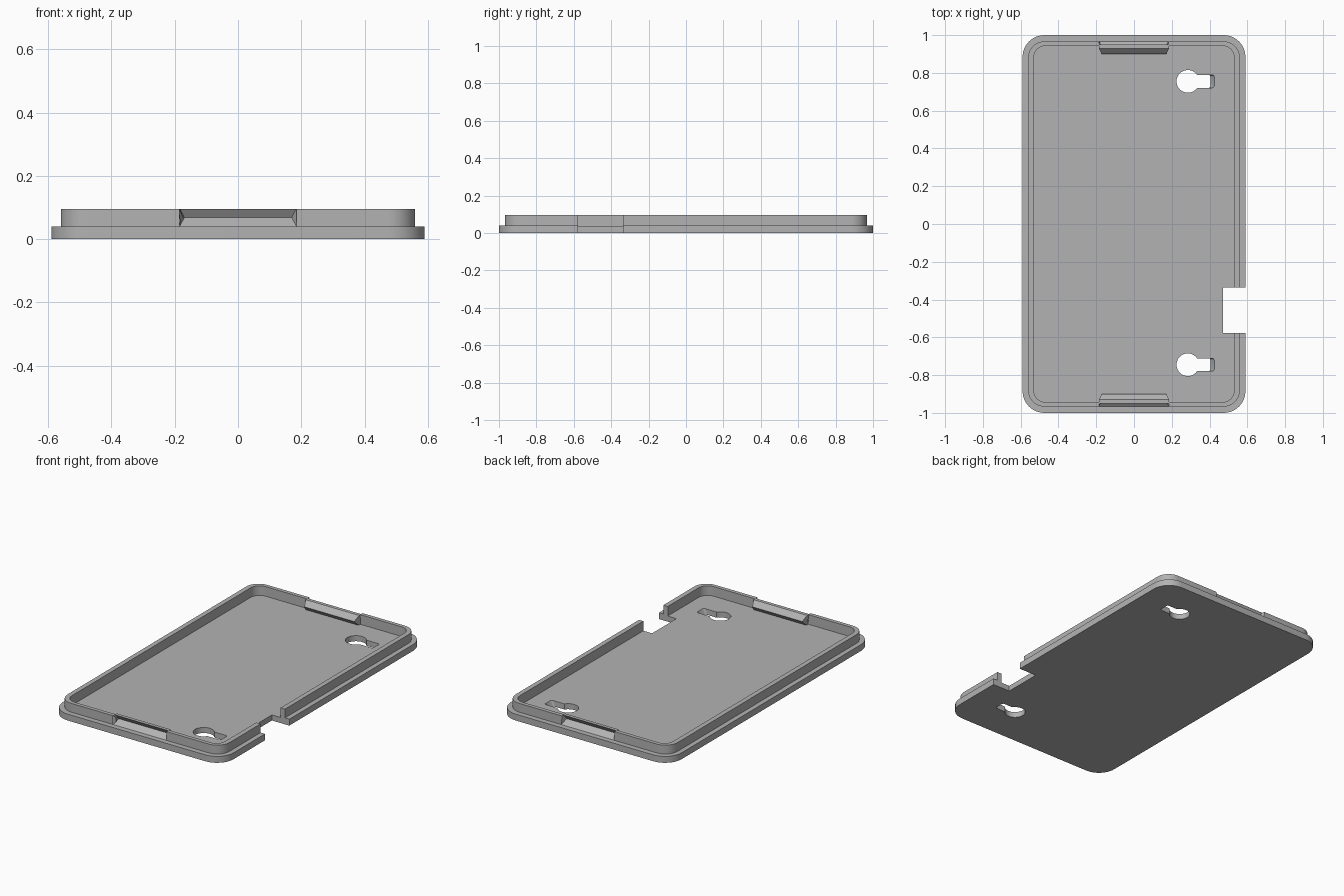
import bpy, bmesh, math

if "Cube" in bpy.data.objects:
    bpy.data.objects.remove(bpy.data.objects["Cube"])

FLOOR, STEP, TOP = 0.035, 0.04, 0.095

grey = bpy.data.materials.new("matte grey")
grey.use_nodes = True
colour = (0.45, 0.45, 0.45, 1)
grey.diffuse_color = colour
grey.node_tree.nodes["Principled BSDF"].inputs["Base Color"].default_value = colour


def loft(name, rings):
    """Closed solid skinned through rings with equal point counts."""
    bm = bmesh.new()
    loops = [[bm.verts.new(p) for p in ring] for ring in rings]
    n = len(loops[0])
    for a, b in zip(loops, loops[1:]):
        for i in range(n):
            j = (i + 1) % n
            bm.faces.new((a[i], a[j], b[j], b[i]))
    bm.faces.new(loops[0][::-1])
    bm.faces.new(loops[-1])
    bmesh.ops.recalc_face_normals(bm, faces=bm.faces)
    mesh = bpy.data.meshes.new(name)
    bm.to_mesh(mesh)
    bm.free()
    mesh.materials.append(grey)
    ob = bpy.data.objects.new(name, mesh)
    bpy.context.collection.objects.link(ob)
    return ob


def rounded(hx, hy, r, z, cx=0, cy=0, steps=10):
    """Rounded rectangle outline."""
    pts = []
    for q, (sx, sy) in enumerate([(1, 1), (-1, 1), (-1, -1), (1, -1)]):
        for k in range(steps + 1):
            a = math.pi / 2 * (q + k / steps)
            pts.append((cx + sx * (hx - r) + r * math.cos(a),
                        cy + sy * (hy - r) + r * math.sin(a), z))
    return pts


def combine(target, tool, operation):
    """Apply a boolean and discard the tool."""
    tool.hide_render = True
    mod = target.modifiers.new("boolean", 'BOOLEAN')
    mod.operation, mod.solver, mod.object = operation, 'EXACT', tool
    bpy.context.view_layer.objects.active = target
    bpy.ops.object.modifier_apply(modifier=mod.name)
    bpy.data.objects.remove(tool)


def end_bar(name, side, profile):
    """Bar along x from (y, z, half length) points."""
    return loft(name, [[(s * w, side * y, z) for y, z, w in profile] for s in (-1, 1)])


# Stepped tray with a raised lip
tray = loft("tray", [
    rounded(0.59, 1.0, 0.115, 0),
    rounded(0.59, 1.0, 0.115, STEP),
    rounded(0.56, 0.967, 0.085, STEP),
    rounded(0.56, 0.967, 0.085, TOP),
    rounded(0.53, 0.943, 0.06, TOP),
    rounded(0.53, 0.943, 0.06, FLOOR),
])

# Snap grooves pushed into both end walls, with matching ridges inside
for side in (-1, 1):
    combine(tray, end_bar("snap_ridge", side, [
        (0.955, 0.03, 0.185), (0.955, TOP, 0.185), (0.93, TOP, 0.185),
        (0.9, 0.065, 0.172), (0.93, 0.03, 0.185)]), 'UNION')
    combine(tray, end_bar("snap_groove", side, [
        (0.99, STEP, 0.185), (0.967, STEP, 0.185), (0.933, 0.068, 0.17),
        (0.955, 0.1, 0.185), (0.99, 0.1, 0.185)]), 'DIFFERENCE')

# Keyhole mounting slots
for y in (0.755, -0.745):
    combine(tray, loft("keyhole_round", [
        [(0.285 + 0.06 * math.cos(a), y + 0.06 * math.sin(a), z)
         for a in (math.tau * k / 32 for k in range(32))] for z in (-0.05, 0.08)]), 'DIFFERENCE')
    combine(tray, loft("keyhole_slot", [
        rounded(0.06, 0.034, 0.01, -0.01, 0.345, y, 4),
        rounded(0.06, 0.034, 0.01, 0, 0.345, y, 4),
        rounded(0.07, 0.034, 0.01, FLOOR, 0.355, y, 4),
        rounded(0.07, 0.034, 0.01, 0.08, 0.355, y, 4)]), 'DIFFERENCE')

# Side notch
combine(tray, loft("side_notch", [
    [(x, y, z) for x, y in ((0.47, -0.577), (0.7, -0.577), (0.7, -0.337), (0.47, -0.337))]
    for z in (-0.1, 0.2)]), 'DIFFERENCE')

# Soft corners, crisp edges
bpy.ops.object.select_all(action='DESELECT')
tray.select_set(True)
bpy.context.view_layer.objects.active = tray
bpy.ops.object.shade_smooth_by_angle(angle=math.radians(30))
